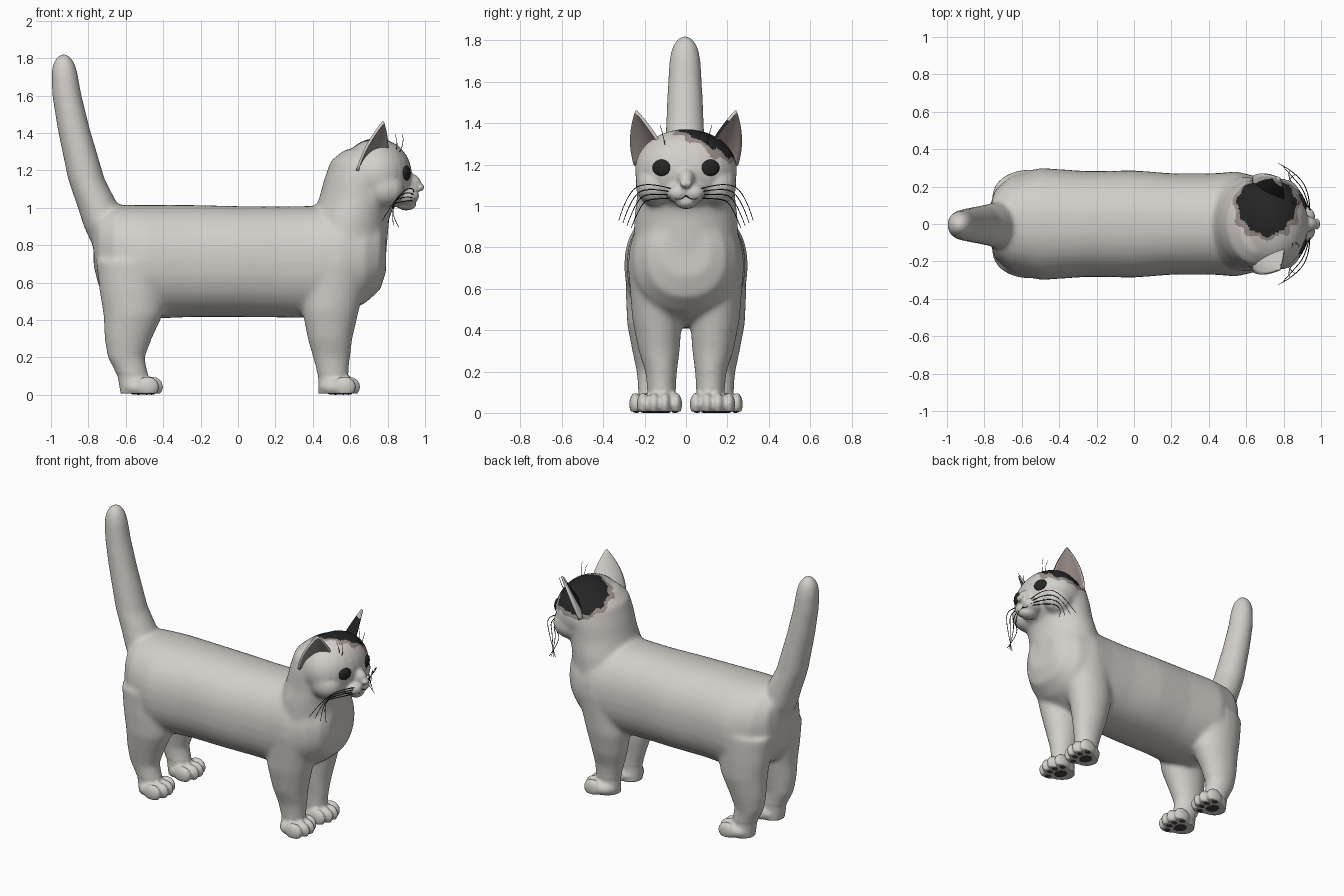
import bpy, bmesh, math
from mathutils import Vector, Matrix
from mathutils.bvhtree import BVHTree

if "Cube" in bpy.data.objects:
    bpy.data.objects.remove(bpy.data.objects["Cube"])


def material(name, rgb):
    m = bpy.data.materials.new(name)
    m.diffuse_color = (*rgb, 1)
    m.use_nodes = True
    m.node_tree.nodes["Principled BSDF"].inputs["Base Color"].default_value = m.diffuse_color
    return m


FUR = material("pale_fur", (0.65, 0.625, 0.585))
BLACK = material("black_fur", (0.018, 0.018, 0.019))
EDGE = material("taupe_fur", (0.33, 0.28, 0.26))
EYE = material("eye_black", (0.02, 0.019, 0.018))
PAD = material("pad_dark", (0.06, 0.05, 0.05))


def make(name, bm, mats):
    me = bpy.data.meshes.new(name)
    bm.to_mesh(me)
    for m in mats:
        me.materials.append(m)
    for p in me.polygons:
        p.use_smooth = True
    ob = bpy.data.objects.new(name, me)
    bpy.context.collection.objects.link(ob)
    return ob


def ball(bm, c, r, turn=0.0):
    mat = Matrix.Translation(c) @ Matrix.Rotation(turn, 4, 'Z') @ Matrix.Diagonal((*r, 1))
    bmesh.ops.create_uvsphere(bm, u_segments=24, v_segments=16, radius=1, matrix=mat)


def loft(bm, rings, axis, n=32, power=1.0):
    """Closed tube; rings are (x, y, z, ra, rb) in planes across the axis."""
    loops = []
    for x, y, z, ra, rb in rings:
        loop = []
        for i in range(n):
            a = 2 * math.pi * i / n
            c, s = math.cos(a), math.sin(a)
            c = math.copysign(abs(c) ** power, c) * ra
            s = math.copysign(abs(s) ** power, s) * rb
            p = (x, y + c, z + s) if axis == 'X' else (x + c, y + s, z)
            loop.append(bm.verts.new(p))
        loops.append(loop)
    faces = [bm.faces.new(loops[0]), bm.faces.new(loops[-1])]
    for a, b in zip(loops, loops[1:]):
        for i in range(n):
            j = (i + 1) % n
            faces.append(bm.faces.new((a[i], a[j], b[j], b[i])))
    bmesh.ops.recalc_face_normals(bm, faces=faces)


bm = bmesh.new()
# torso
torso = [(-.772, .80, .09, .11), (-.745, .78, .18, .20), (-.66, .74, .255, .275),
         (-.5, .71, .30, .305), (-.25, .715, .283, .30), (0, .712, .287, .297),
         (.22, .71, .27, .297), (.4, .71, .27, .30), (.55, .72, .28, .295),
         (.68, .74, .25, .25), (.76, .76, .19, .20), (.792, .78, .12, .12)]
loft(bm, [(x, 0, z, ry, rz) for x, z, ry, rz in torso], 'X', power=.9)
# neck
neck = [(.65, .58, .2, .24), (.8, .575, .222, .255), (.95, .605, .205, .25),
        (1.05, .635, .202, .237), (1.15, .65, .19, .235), (1.25, .66, .165, .22),
        (1.31, .68, .11, .16)]
loft(bm, [(x, 0, z, rx, ry) for z, x, rx, ry in neck], 'Z')
# tail
tail = [(.78, -.66, .11), (.9, -.70, .125), (1.0, -.745, .112), (1.15, -.81, .099),
        (1.42, -.878, .087), (1.6, -.915, .079), (1.72, -.928, .071),
        (1.775, -.931, .058), (1.81, -.932, .034), (1.824, -.932, .012)]
loft(bm, [(x, -.005, z, r, r * 1.05) for z, x, r in tail], 'Z')
# head
ball(bm, (.74, 0, 1.175), (.19, .25, .198))
ball(bm, (.91, 0, 1.13), (.07, .045, .055))
ball(bm, (.975, 0, 1.108), (.023, .032, .02))
ball(bm, (.90, 0, 1.02), (.055, .055, .035))
# legs, paws and cheeks
hind = [(.72, -.56, .15, .2, .14), (.55, -.56, .16, .18, .13), (.43, -.56, .165, .16, .12),
        (.3, -.587, .165, .127, .095), (.2, -.598, .162, .1, .077),
        (.1, -.562, .16, .082, .07), (-.01, -.55, .16, .075, .075)]
fore = [(.7, .53, .14, .18, .14), (.45, .495, .14, .152, .12), (.3, .492, .13, .12, .1),
        (.2, .50, .12, .1, .077), (.1, .508, .118, .08, .068), (-.01, .505, .118, .075, .075)]
PAWS = [(.52, .128), (-.533, .165)]
for s in (-1, 1):
    for leg in (hind, fore):
        loft(bm, [(x, s * y, z, rx, ry) for z, x, y, rx, ry in leg], 'Z')
    for px, py in PAWS:
        ball(bm, (px, s * py, .04), (.09, .095, .06))
        for k, dx in ((-1.5, .05), (-.5, .072), (.5, .072), (1.5, .05)):
            ball(bm, (px + dx, s * py + k * .053, .042), (.062, .03, .056))
    ball(bm, (.78, s * .15, 1.1), (.11, .095, .1))
    ball(bm, (.895, s * .04, 1.063), (.075, .058, .048))

# fuse everything into one skin
raw = make("raw_skin", bm, [])
mod = raw.modifiers.new("fuse", 'REMESH')
mod.mode = 'VOXEL'
mod.voxel_size = .01
fused = bpy.data.meshes.new_from_object(raw.evaluated_get(bpy.context.evaluated_depsgraph_get()))
bpy.data.objects.remove(raw)
bm = bmesh.new()
bm.from_mesh(fused)
bpy.data.meshes.remove(fused)


def relax(verts, times):
    for _ in range(times):
        bmesh.ops.smooth_vert(bm, verts=verts, factor=.5, use_axis_x=True,
                              use_axis_y=True, use_axis_z=True)


relax(bm.verts[:], 2)
relax([v for v in bm.verts if .13 < v.co.z and not (v.co.x > .84 and v.co.z > .98)], 14)
for v in bm.verts:
    v.co.z = max(v.co.z, .006)
# dark patch over the crown, with a taupe border
for f in bm.faces:
    c = f.calc_center_median()
    if c.z > 1.1 and c.x > .4:
        d = math.hypot((c.x - .71) / .155, (c.y - .095) / .155)
        d += .09 * math.sin(c.x * 55) * math.cos(c.y * 47) + max(0, 1.24 - c.z) * 4
        f.material_index = 1 if d < 1 else 2 if d < 1.15 else 0
tree = BVHTree.FromBMesh(bm)
make("body", bm, [FUR, BLACK, EDGE])


def on_face(y, z):
    return tree.ray_cast(Vector((2, y, z)), Vector((-1, 0, 0)))[:2]


# ears: curved sheets with thickness and a taupe lining
for s, side in ((1, "left"), (-1, "right")):
    bm = bmesh.new()
    base, tip = Vector((.71, s * .165, 1.2)), Vector((.775, s * .24, 1.462))
    across, front = Vector((-.66, s * .75, 0)), Vector((.75, s * .66, 0))
    N, M = 12, 12
    grid = []
    for j in range(M + 1):
        v = j / M
        row = []
        for i in range(N + 1):
            u = 2 * i / N - 1
            p = base.lerp(tip, v) + across * u * (.113 * (1 - v * v) + .004)
            row.append(bm.verts.new(p - front * .065 * (1 - u * u) * (1 - v)))
        grid.append(row)
    for j in range(M):
        for i in range(N):
            q = [grid[j][i], grid[j][i + 1], grid[j + 1][i + 1], grid[j + 1][i]]
            f = bm.faces.new(q[::-1] if s > 0 else q)
            if s > 0 and j < 10 and i < 10:
                f.material_index = 2
    ob = make(side + "_ear", bm, [FUR, EDGE, BLACK, EDGE])
    m = ob.modifiers.new("thickness", 'SOLIDIFY')
    m.thickness = .014
    m.offset = -1
    m.material_offset = 1

    # eyes sit on the face surface
    p, n = on_face(s * .12, 1.185)
    bm = bmesh.new()
    ball(bm, p - n * .004, (.017, .046, .04), math.atan2(n.y, n.x))
    make(side + "_eye", bm, [EYE])

    # paw pads
    bm = bmesh.new()
    for px, py in PAWS:
        ball(bm, (px, s * py, .006), (.04, .045, .006))
        for k, dx in ((-1.5, .045), (-.5, .07), (.5, .07), (1.5, .045)):
            ball(bm, (px + dx, s * py + k * .05, .006), (.02, .016, .006))
    make(side + "_paw_pads", bm, [PAD])


def hairs(name, paths, radius):
    cu = bpy.data.curves.new(name, 'CURVE')
    cu.dimensions = '3D'
    cu.bevel_depth = radius
    cu.bevel_resolution = 1
    cu.resolution_u = 6
    for pts in paths:
        sp = cu.splines.new('NURBS')
        sp.points.add(len(pts) - 1)
        sp.use_endpoint_u = True
        sp.order_u = 3
        for k, p in enumerate(pts):
            sp.points[k].co = (*p, 1)
            sp.points[k].radius = 1 - .6 * k / len(pts)
    cu.materials.append(EYE)
    bpy.context.collection.objects.link(bpy.data.objects.new(name, cu))


# whiskers, brow hairs and mouth line
whiskers, brows, mouth = [], [], []
for s in (-1, 1):
    for k in range(4):
        z = 1.08 - k * .014
        whiskers.append([(.94, s * .06, z), (.94 - .02 * k, s * .17, z + .035 - .012 * k),
                         (.86 - .02 * k, s * (.28 - .02 * k), z - .01 * k),
                         (.77 + .03 * k, s * (.325 - .02 * k), .93 - .012 * k)])
    for k in range(2):
        brows.append([(.86 - .02 * k, s * .1, 1.29), (.89 - .03 * k, s * .11, 1.34),
                      (.88 - .04 * k, s * .125, 1.39)])
    mouth.append([on_face(s * y, z)[0] for y, z in ((0, 1.05), (.025, 1.033), (.055, 1.035), (.08, 1.05))])
hairs("whiskers", whiskers, .003)
hairs("brow_hairs", brows, .002)
hairs("mouth_line", mouth, .004)
